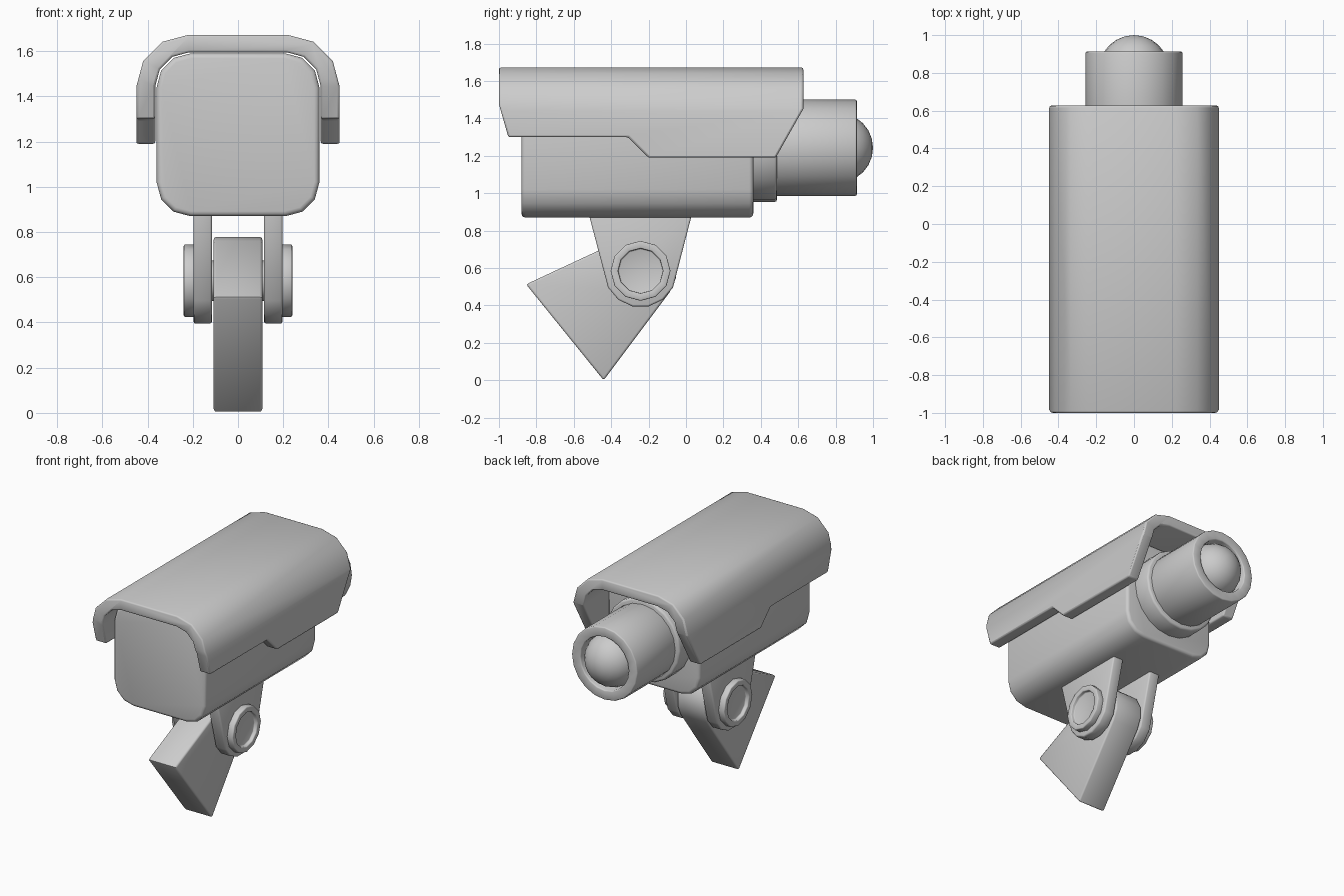
import bpy, bmesh, math
from mathutils import Vector

if "Cube" in bpy.data.objects:
    bpy.data.objects.remove(bpy.data.objects["Cube"])


def finish(name, bm, bevel=0.0, segments=2):
    bmesh.ops.recalc_face_normals(bm, faces=bm.faces)
    me = bpy.data.meshes.new(name)
    bm.to_mesh(me)
    bm.free()
    ob = bpy.data.objects.new(name, me)
    bpy.context.collection.objects.link(ob)
    polish(ob, bevel, segments)
    return ob


def polish(ob, bevel, segments=2):
    bpy.ops.object.select_all(action='DESELECT')
    bpy.context.view_layer.objects.active = ob
    ob.select_set(True)
    if bevel:
        m = ob.modifiers.new("bevel", 'BEVEL')
        m.width, m.segments = bevel, segments
        m.limit_method, m.angle_limit = 'ANGLE', math.radians(42)
        bpy.ops.object.modifier_apply(modifier=m.name)
    bpy.ops.object.shade_smooth_by_angle(angle=math.radians(46 if bevel else 40))


def prism(name, pts, lo, hi, axis, bevel=0.0, segments=2):
    """Extrude a profile along x (points are y,z) or along y (points are x,z)."""
    bm = bmesh.new()
    place = (lambda p, d: (d, p[0], p[1])) if axis == 'x' else (lambda p, d: (p[0], d, p[1]))
    a = [bm.verts.new(place(p, lo)) for p in pts]
    b = [bm.verts.new(place(p, hi)) for p in pts]
    n = len(pts)
    bm.faces.new(a)
    bm.faces.new(b[::-1])
    for i in range(n):
        bm.faces.new((a[i], b[i], b[(i + 1) % n], a[(i + 1) % n]))
    return finish(name, bm, bevel, segments)


def lathe(name, profile, centre, axis, sides, bevel=0.0):
    """Spin (radius, position) points around an axis parallel to x or y."""
    bm = bmesh.new()
    c = Vector(centre)
    rings = []
    for r, d in profile:
        ring = []
        for i in range(sides if r > 0 else 1):
            t = 2 * math.pi * i / sides
            u, v = r * math.cos(t), r * math.sin(t)
            ring.append(bm.verts.new(c + Vector((d, u, v) if axis == 'x' else (u, d, v))))
        rings.append(ring)
    for a, b in zip(rings, rings[1:]):
        for i in range(sides):
            j = (i + 1) % sides
            quad = [a[i % len(a)], a[j % len(a)], b[j % len(b)], b[i % len(b)]]
            bm.faces.new(list(dict.fromkeys(quad)))
    return finish(name, bm, bevel)


def arc(cx, cz, r, start, end, steps):
    return [(cx + r * math.cos(math.radians(start + (end - start) * i / steps)),
             cz + r * math.sin(math.radians(start + (end - start) * i / steps)))
            for i in range(steps + 1)]


# Camera body: rounded box
W, BOT, TOP, R = 0.36, 0.87, 1.59, 0.15
outline = []
for sx, cz, start in ((1, TOP - R, 0), (-1, TOP - R, 90), (-1, BOT + R, 180), (1, BOT + R, 270)):
    outline += arc(sx * (W - R), cz, R, start, start + 90, 3)
prism("camera_body", outline, -0.88, 0.36, 'y', 0.022, 3)

# Sun hood: bent sheet trimmed by its side silhouette
outer = [(0.45, 1.1)] + arc(0.22, 1.442, 0.23, 0, 90, 3) + arc(-0.22, 1.442, 0.23, 90, 180, 3) + [(-0.45, 1.1)]
inner = [(-0.366, 1.1)] + arc(-0.216, 1.445, 0.15, 180, 90, 3) + arc(0.216, 1.445, 0.15, 90, 0, 3) + [(0.366, 1.1)]
hood = prism("sun_hood", outer + inner, -1.1, 0.8, 'y')
trim = prism("hood_trim", [(-1.0, 1.8), (-1.0, 1.475), (-0.95, 1.3), (-0.31, 1.3), (-0.2, 1.19),
                           (0.48, 1.19), (0.627, 1.45), (0.627, 1.8)], -0.6, 0.6, 'x')
trim.hide_render = True
bpy.ops.object.select_all(action='DESELECT')
bpy.context.view_layer.objects.active = hood
hood.select_set(True)
cut = hood.modifiers.new("trim", 'BOOLEAN')
cut.operation, cut.object, cut.solver = 'INTERSECT', trim, 'EXACT'
bpy.ops.object.modifier_apply(modifier=cut.name)
bpy.data.objects.remove(trim, do_unlink=True)
polish(hood, 0.01)

# Lens: collar, recessed barrel and glass dome
LENS = (0, 0, 1.243)
lathe("lens_collar", [(0, 0.3), (0.29, 0.3), (0.29, 0.487), (0, 0.487)], LENS, 'y', 20, 0.014)
lathe("lens_barrel", [(0, 0.4), (0.257, 0.4), (0.257, 0.913), (0.188, 0.913), (0.188, 0.83), (0, 0.83)],
      LENS, 'y', 20, 0.008)
dome = [(0.187 * math.cos(math.radians(a)), 0.813 + 0.187 * math.sin(math.radians(a)))
        for a in range(0, 90, 15)] + [(0, 1.0)]
lathe("lens_dome", dome, LENS, 'y', 20)

# Mounting arm: wedge with a rounded hinge end
HY, HZ = -0.243, 0.585
arm = [(-0.855, 0.513), (-0.44, 0.0)] + arc(HY, HZ, 0.193, -36.8, 114.7, 6)
prism("mounting_arm", arm, -0.108, 0.108, 'x', 0.012)

# Hinge plates and bolts on both sides, joined by a pin
plate = [(0.035, 0.9), (-0.523, 0.9)] + arc(HY, HZ, 0.195, 207, 333, 5)
for side, s in (("left", -1), ("right", 1)):
    lo, hi = sorted((s * 0.115, s * 0.197))
    prism("hinge_plate_" + side, plate, lo, hi, 'x', 0.01)
    lathe("hinge_bolt_" + side,
          [(0, s * 0.18), (0.16, s * 0.18), (0.16, s * 0.24), (0.12, s * 0.24), (0.12, s * 0.215), (0, s * 0.215)],
          (0, HY, HZ), 'x', 12, 0.006)
lathe("hinge_pin", [(0, -0.15), (0.09, -0.15), (0.09, 0.15), (0, 0.15)], (0, HY, HZ), 'x', 12)
